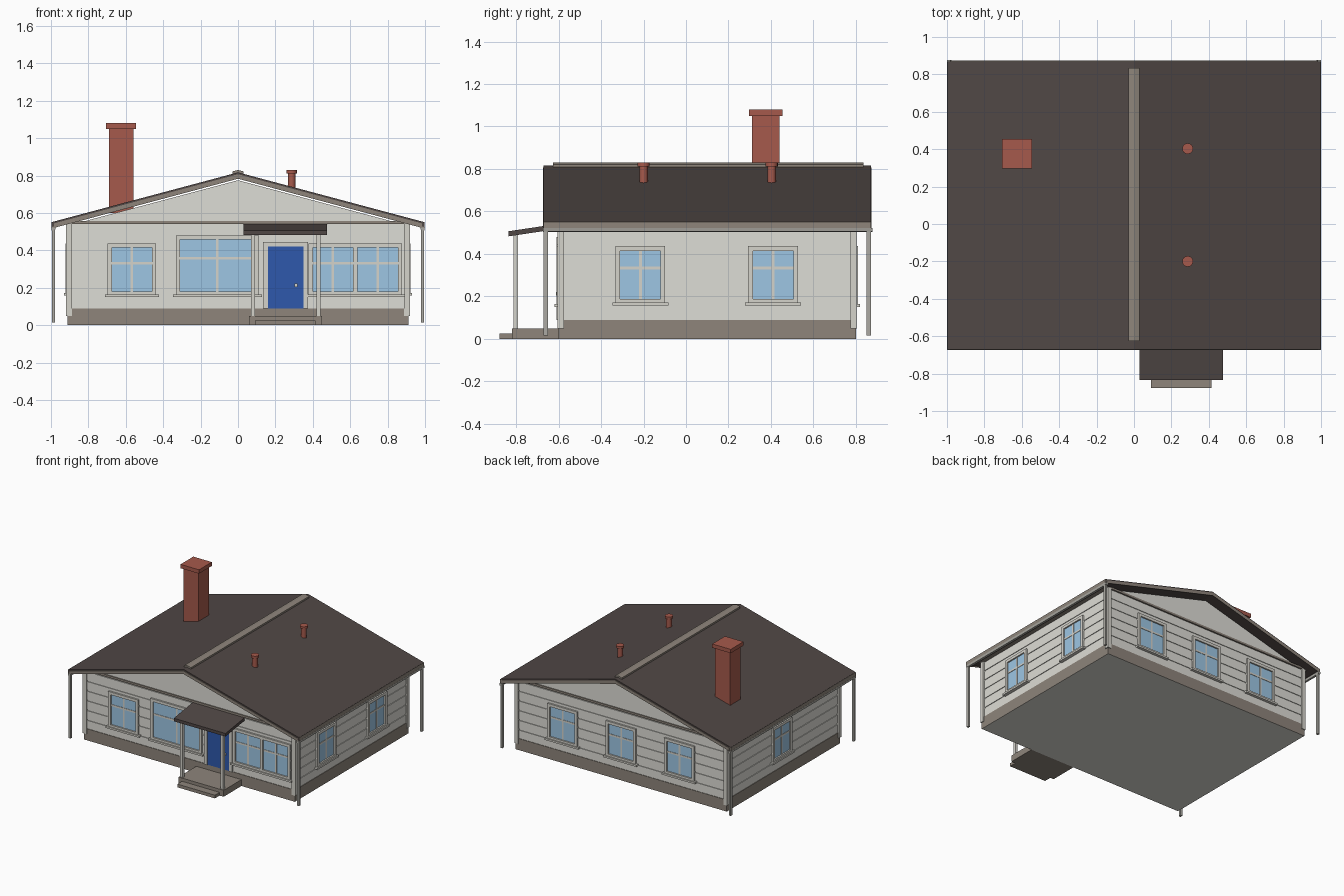
import bpy, bmesh
from mathutils import Matrix

if "Cube" in bpy.data.objects:
    bpy.data.objects.remove(bpy.data.objects["Cube"])


def material(name, r, g, b):
    linear = [((c / 255 + 0.055) / 1.055) ** 2.4 for c in (r, g, b)]
    m = bpy.data.materials.new(name)
    m.use_nodes = True
    m.diffuse_color = (*linear, 1)
    m.node_tree.nodes["Principled BSDF"].inputs["Base Color"].default_value = (*linear, 1)
    return m


WALL = material("pale wall", 222, 221, 214)
TRIM = material("pale trim", 213, 211, 203)
STONE = material("foundation grey", 142, 133, 123)
ROOF = material("dark roof", 80, 71, 69)
BRICK = material("red brick", 166, 90, 76)
GLASS = material("blue glass", 157, 198, 228)
BLUE = material("door blue", 46, 88, 172)
METAL = material("metal grey", 172, 170, 163)


def finish(name, bm, mat, smooth=False):
    bmesh.ops.recalc_face_normals(bm, faces=bm.faces)
    me = bpy.data.meshes.new(name)
    bm.to_mesh(me)
    bm.free()
    me.materials.append(mat)
    ob = bpy.data.objects.new(name, me)
    bpy.context.collection.objects.link(ob)
    if smooth:
        bpy.ops.object.select_all(action="DESELECT")
        ob.select_set(True)
        bpy.context.view_layer.objects.active = ob
        bpy.ops.object.shade_smooth_by_angle()
    return ob


def add_box(bm, x, y, z):
    size = [abs(r[1] - r[0]) for r in (x, y, z)]
    mid = [(r[0] + r[1]) / 2 for r in (x, y, z)]
    bmesh.ops.create_cube(bm, size=1, matrix=Matrix.Translation(mid) @ Matrix.Diagonal((*size, 1)))


def box(name, mat, x, y, z):
    bm = bmesh.new()
    add_box(bm, x, y, z)
    return finish(name, bm, mat)


def prism(name, mat, profile, axis, start, end):
    """Extrude a profile along x (profile in y, z) or along y (profile in x, z)."""
    bm = bmesh.new()
    place = (lambda a, z: (start, a, z)) if axis == "x" else (lambda a, z: (a, start, z))
    face = bm.faces.new([bm.verts.new(place(*p)) for p in profile])
    moved = bmesh.ops.extrude_face_region(bm, geom=[face])["geom"]
    step = (end - start, 0, 0) if axis == "x" else (0, end - start, 0)
    bmesh.ops.translate(bm, verts=[v for v in moved if isinstance(v, bmesh.types.BMVert)], vec=step)
    return finish(name, bm, mat)


def tube(name, mat, x, y, z0, z1, radius, sides=16):
    bm = bmesh.new()
    bmesh.ops.create_cone(bm, cap_ends=True, segments=sides, radius1=radius, radius2=radius,
                          depth=z1 - z0, matrix=Matrix.Translation((x, y, (z0 + z1) / 2)))
    return finish(name, bm, mat, True)


# House outline
HX, Y0, Y1 = 0.912, -0.6, 0.8
BASE, TOP = 0.09, 0.545
ROOF_Y0, ROOF_Y1 = -0.67, 0.87
SLOPE, RIDGE = 0.267, 0.817

# Foundation with a pale underside
foundation = box("foundation", STONE, (-HX, HX), (Y0, Y1), (0, BASE))
foundation.data.materials.append(WALL)
for p in foundation.data.polygons:
    p.material_index = 1 if p.normal.z < -0.5 else 0

# Walls of flat boards with shallow grooves, lofted through rectangular rings
bm = bmesh.new()
rings = []
boards = 6
pitch, groove = (TOP - BASE) / boards, 0.012
for i in range(boards):
    z = BASE + pitch * i
    for inset, height in ((0.004, z), (0.004, z + pitch - groove),
                          (0.009, z + pitch - groove), (0.009, z + pitch)):
        rings.append([bm.verts.new((sx * (HX - inset), (Y1 - inset) if far else (Y0 + inset), height))
                      for sx, far in ((-1, 0), (1, 0), (1, 1), (-1, 1))])
for low, high in zip(rings, rings[1:]):
    for k in range(4):
        n = (k + 1) % 4
        bm.faces.new((low[k], low[n], high[n], high[k]))
bm.faces.new(rings[0])
bm.faces.new(rings[-1])
finish("board_walls", bm, WALL)

# Corner boards
for sx in (-1, 1):
    for y, inward in ((Y0, 1), (Y1, -1)):
        box("corner_board", TRIM, (sx * (HX - 0.025), sx * (HX + 0.008)),
            (y - 0.006 * inward, y + 0.025 * inward), (0.05, TOP))

# Eave slab and gables
box("eave_slab", STONE, (-0.96, 0.96), (Y0 - 0.003, Y1 + 0.003), (TOP - 0.003, TOP + 0.013))
gable_half = (0.775 - TOP) / SLOPE
for y, d in ((Y0 + 0.004, 0.02), (Y1 - 0.004, -0.02)):
    prism("gable", WALL, [(-gable_half, TOP), (gable_half, TOP), (0, 0.775)], "y", y, y + d)


def chevron(half, top, thick):
    """Inverted V cross-section following the roof slope."""
    drop = SLOPE * half
    return [(-half, top - drop), (0, top), (half, top - drop),
            (half, top - drop - thick), (0, top - thick), (-half, top - drop - thick)]


# Roof, verge boards and ridge cap
prism("roof", ROOF, chevron(0.997, RIDGE, 0.026), "y", ROOF_Y0, ROOF_Y1)
for y, d in ((ROOF_Y0, -0.004), (ROOF_Y1, 0.004)):
    prism("verge_board", STONE, chevron(0.985, RIDGE - 0.01, 0.024), "y", y, y + d)
prism("ridge_cap", STONE, chevron(0.03, RIDGE + 0.013, 0.016), "y", -0.625, 0.835)

# Eave boards, gutters and square downpipes
for sx in (-1, 1):
    box("eave_board", STONE, (sx * 0.982, sx * 0.998), (ROOF_Y0, ROOF_Y1), (0.522, 0.55))
    gutter = [(sx * x, z) for x, z in ((0.975, 0.522), (0.999, 0.522), (0.996, 0.505), (0.979, 0.504))]
    prism("gutter", METAL, gutter, "y", ROOF_Y0 - 0.003, ROOF_Y1 + 0.007)
    for y in (-0.66, 0.86):
        box("downpipe", METAL, (sx * 0.979, sx * 0.995), (y - 0.01, y + 0.01), (0.015, 0.51))

# Chimney and roof vents
box("chimney", BRICK, (-0.69, -0.56), (0.31, 0.44), (0.6, 1.05))
box("chimney_cap", BRICK, (-0.705, -0.545), (0.297, 0.455), (1.05, 1.08))
for y in (-0.2, 0.403):
    tube("vent", BRICK, 0.287, y, 0.715, 0.815, 0.02)
    tube("vent_cap", BRICK, 0.287, y, 0.812, 0.83, 0.029)

# Wall frames: u runs along the wall, d is the distance out from it
SIDES = {
    "front": lambda u, d: (u, (Y0 - d[0], Y0 - d[1])),
    "back": lambda u, d: (u, (Y1 + d[0], Y1 + d[1])),
    "right": lambda u, d: ((HX + d[0], HX + d[1]), u),
    "left": lambda u, d: ((-HX - d[0], -HX - d[1]), u),
}


def border(bm, place, u0, u1, z0, z1, w, d):
    """Rectangular frame of width w around an opening."""
    for u, z in (((u0 - w, u0), (z0, z1)), ((u1, u1 + w), (z0, z1)),
                 ((u0 - w, u1 + w), (z1, z1 + w)), ((u0 - w, u1 + w), (z0 - w, z0))):
        add_box(bm, *place(u, d), z)


def window(side, panes, z0=0.18, z1=0.415):
    place = SIDES[side]
    left, right = panes[0][0], panes[-1][1]
    bm = bmesh.new()
    border(bm, place, left, right, z0, z1, 0.022, (-0.015, 0.009))
    for a, b in zip(panes, panes[1:]):
        add_box(bm, *place((a[1], b[0]), (-0.015, 0.009)), (z0, z1))
    add_box(bm, *place((left - 0.037, right + 0.037), (-0.015, 0.018)), (z0 - 0.03, z0 - 0.016))
    finish(side + "_window_frame", bm, TRIM)
    bars, glass = bmesh.new(), bmesh.new()
    for a, b in panes:
        mid, rail = (a + b) / 2, z0 + (z1 - z0) * 0.64
        add_box(glass, *place((a, b), (-0.01, -0.002)), (z0, z1))
        add_box(bars, *place((mid - 0.007, mid + 0.007), (-0.005, 0.001)), (z0, z1))
        add_box(bars, *place((a, b), (-0.005, 0.001)), (rail - 0.007, rail + 0.007))
    finish(side + "_window_glass", glass, GLASS)
    finish(side + "_window_bars", bars, TRIM)


window("front", [(-0.675, -0.46)])
window("front", [(-0.31, 0.09)], 0.18, 0.458)
window("front", [(0.4, 0.615), (0.64, 0.855)])
for u in (-0.505, 0, 0.505):
    window("back", [(u - 0.107, u + 0.107)])
for u in (-0.215, 0.41):
    window("right", [(u - 0.095, u + 0.095)], 0.188)
window("left", [(0.025, 0.215)], 0.188)

# Door
bm = bmesh.new()
for x, z in (((0.135, 0.16), (BASE, 0.42)), ((0.35, 0.375), (BASE, 0.42)), ((0.135, 0.375), (0.42, 0.445))):
    add_box(bm, x, (Y0 - 0.01, Y0 + 0.015), z)
finish("door_frame", bm, TRIM)
box("door", BLUE, (0.16, 0.35), (Y0 - 0.003, Y0 + 0.01), (BASE, 0.42))
box("door_handle", TRIM, (0.303, 0.319), (Y0 - 0.012, Y0), (0.205, 0.222))

# Porch with canopy
box("porch_floor", STONE, (0.06, 0.45), (-0.82, Y0), (0, 0.05))
box("porch_step", STONE, (0.09, 0.415), (-0.878, -0.82), (0, 0.025))
for x in (0.08, 0.43):
    box("porch_post", TRIM, (x - 0.011, x + 0.011), (-0.812, -0.79), (0.05, 0.497))
canopy = [(-0.835, 0.483), (-0.835, 0.507), (Y0, 0.542), (Y0, 0.518)]
prism("porch_canopy", ROOF, canopy, "x", 0.03, 0.477)
